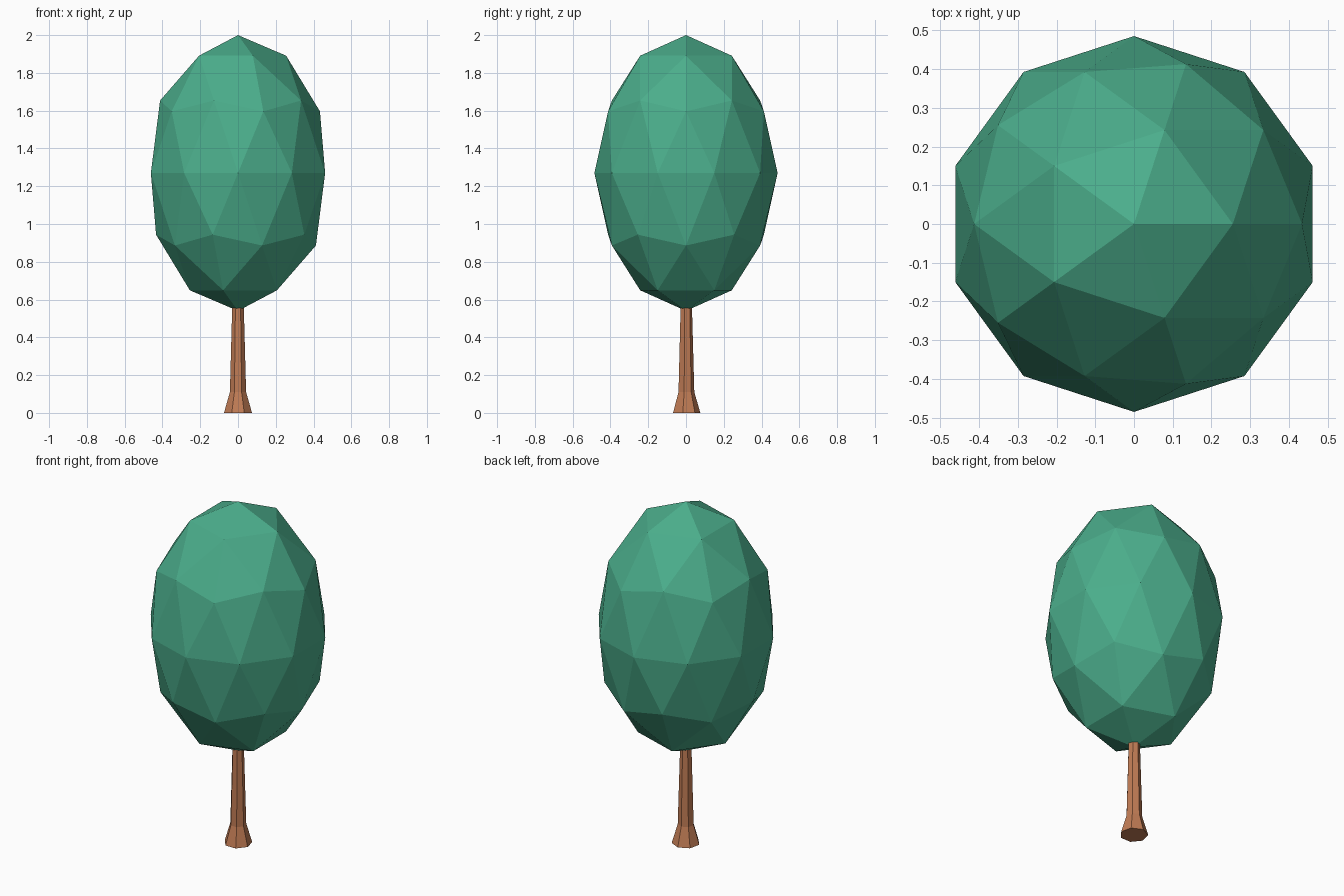
import bpy
import bmesh
import math

if "Cube" in bpy.data.objects:
    bpy.data.objects.remove(bpy.data.objects["Cube"])


def paint(obj, name, color):
    mat = bpy.data.materials.new(name)
    mat.diffuse_color = (*color, 1)
    mat.use_nodes = True
    mat.node_tree.nodes["Principled BSDF"].inputs["Base Color"].default_value = mat.diffuse_color
    obj.data.materials.append(mat)


# Crown: stretched low-poly sphere
bpy.ops.mesh.primitive_ico_sphere_add(subdivisions=2, radius=1, location=(0, 0, 1.27))
crown = bpy.context.object
crown.name = "crown"
crown.scale = (0.485, 0.485, 0.73)
bpy.ops.object.transform_apply(location=False, rotation=False, scale=True)
paint(crown, "leaf_green", (0.07, 0.42, 0.26))

# Trunk: seven-sided taper with a flared foot, its tip hidden in the crown
SIDES = 7
PROFILE = [(0.076, 0.0), (0.044, 0.11), (0.031, 0.58)]  # radius, height
bm = bmesh.new()
rings = []
for r, z in PROFILE:
    rings.append([bm.verts.new((-r * math.sin(2 * math.pi * i / SIDES),
                                r * math.cos(2 * math.pi * i / SIDES), z))
                  for i in range(SIDES)])
for low, high in zip(rings, rings[1:]):
    for i in range(SIDES):
        j = (i + 1) % SIDES
        bm.faces.new((low[i], low[j], high[j], high[i]))
bm.faces.new(rings[0][::-1])
bm.faces.new(rings[-1])
mesh = bpy.data.meshes.new("trunk")
bm.to_mesh(mesh)
bm.free()
trunk = bpy.data.objects.new("trunk", mesh)
bpy.context.collection.objects.link(trunk)
paint(trunk, "bark_brown", (0.53, 0.2, 0.09))
